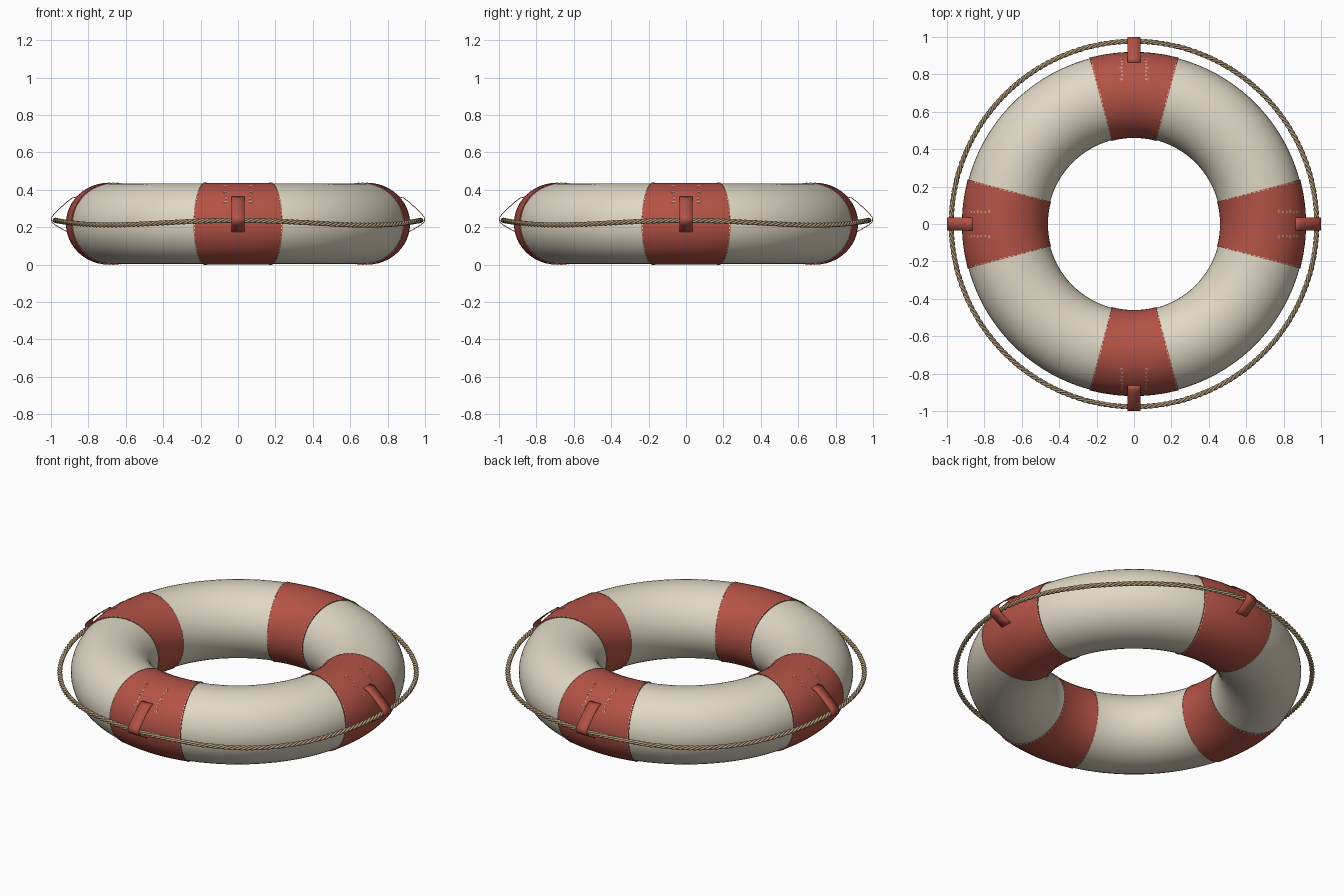
import bpy, bmesh, math
from mathutils import Vector, Matrix

if "Cube" in bpy.data.objects:
    bpy.data.objects.remove(bpy.data.objects["Cube"])

R, CZ = 0.69, 0.219          # ring radius and centre height
RW, RH = 0.23, 0.219         # cross-section half width / half height (bands)
GAP = 0.004                  # band cloth sits this far above the foam


def material(name, rgb):
    m = bpy.data.materials.new(name)
    m.diffuse_color = (*rgb, 1)
    m.use_nodes = True
    m.node_tree.nodes["Principled BSDF"].inputs["Base Color"].default_value = m.diffuse_color
    return m


CREAM = material("cream", (0.75, 0.69, 0.56))
RED = material("red", (0.46, 0.085, 0.06))
ROPE = material("rope tan", (0.43, 0.31, 0.18))
THREAD = material("thread", (0.72, 0.66, 0.52))


def finish(bm, name, mat, smooth=True):
    bmesh.ops.recalc_face_normals(bm, faces=bm.faces)
    for f in bm.faces:
        f.smooth = smooth
    me = bpy.data.meshes.new(name)
    bm.to_mesh(me)
    bm.free()
    me.materials.append(mat)
    ob = bpy.data.objects.new(name, me)
    bpy.context.collection.objects.link(ob)
    return ob


def ring_point(a, t, off=0.0):
    """Point on the ring surface: a = angle round the ring, t = angle round the tube."""
    r = R + (RW + off) * math.cos(t)
    return Vector((r * math.cos(a), r * math.sin(a), CZ + (RH + off) * math.sin(t)))


def tube(bm, loops, closed):
    """Skin a list of point loops."""
    rows = [[bm.verts.new(p) for p in lp] for lp in loops]
    n = len(rows[0])
    for i in range(len(rows) if closed else len(rows) - 1):
        a, b = rows[i], rows[(i + 1) % len(rows)]
        for j in range(n):
            k = (j + 1) % n
            bm.faces.new((a[j], b[j], b[k], a[k]))
    return rows


def tube_angles(n):
    return [2 * math.pi * j / n for j in range(n)]


# Foam ring
bm = bmesh.new()
tube(bm, [[ring_point(a, t, -GAP) for t in tube_angles(48)] for a in tube_angles(128)], True)
finish(bm, "foam_ring", CREAM)

# Four cloth bands, with edges turned in to the foam
half = math.radians(15)
for q in range(4):
    bm = bmesh.new()
    mid = q * math.pi / 2
    steps = [(-half, -GAP * 1.5)] + [(-half + 2 * half * i / 12, 0) for i in range(13)] + [(half, -GAP * 1.5)]
    tube(bm, [[ring_point(mid + a, t, o) for t in tube_angles(48)] for a, o in steps], False)
    band = finish(bm, f"band_{q + 1}", RED)
    band.data.set_sharp_from_angle(angle=math.radians(40))


def stitch(bm, a, t, length=0.012):
    """Small thread dash lying along the tube's cross-section."""
    p = ring_point(a, t)
    along = (ring_point(a, t + 0.01) - ring_point(a, t - 0.01)).normalized()
    side = Vector((-math.sin(a), math.cos(a), 0))
    m = Matrix((along, side, along.cross(side))).transposed().to_4x4()
    m.translation = p
    bmesh.ops.create_cube(bm, size=1, matrix=m @ Matrix.Diagonal((length, 0.004, 0.003, 1)))


# Stitching along band edges and above each rope loop
bm = bmesh.new()
for q in range(4):
    mid = q * math.pi / 2
    for s in (-1, 1):
        for t in tube_angles(60):
            stitch(bm, mid + s * (half - 0.006), t)
        for i in range(7):
            t = math.radians(32 + i * 6)
            r = R + RW * math.cos(t)
            for x in (0.064, 0.074):
                if x < 0.07 or i in (0, 3, 6):
                    stitch(bm, mid + s * math.asin(x / r), t, 0.01)
finish(bm, "stitching", THREAD, False)

# Webbing loops holding the rope
profile = [(0.862, 0.362), (0.885, 0.357), (0.915, 0.335), (0.95, 0.303), (0.982, 0.272),
           (0.995, 0.255), (0.998, 0.24), (0.994, 0.226), (0.975, 0.211), (0.94, 0.19), (0.91, 0.174)]
for q in range(4):
    bm = bmesh.new()
    rot = Matrix.Rotation(q * math.pi / 2, 3, 'Z')
    rows = [[bm.verts.new(rot @ Vector((r, y, z))) for y in (-0.036, 0.036)] for r, z in profile]
    for a, b in zip(rows, rows[1:]):
        bm.faces.new((a[0], a[1], b[1], b[0]))
    strap = finish(bm, f"rope_loop_{q + 1}", RED)
    mod = strap.modifiers.new("thickness", 'SOLIDIFY')
    mod.thickness, mod.offset = 0.004, 0

# Grab rope: three twisted strands, sagging between the loops
TURNS, N, SR = 68, 816, 0.0073
for k in range(3):
    bm = bmesh.new()
    loops = []
    for a in tube_angles(N):
        ph = TURNS * a + k * 2 * math.pi / 3
        r0 = 0.977 + 0.0068 * math.cos(ph)
        z0 = 0.237 - 0.0125 * (1 - math.cos(4 * a)) + 0.0068 * math.sin(ph)
        loops.append([Vector(((r0 + SR * math.cos(t)) * math.cos(a),
                              (r0 + SR * math.cos(t)) * math.sin(a),
                              z0 + SR * math.sin(t))) for t in tube_angles(8)])
    tube(bm, loops, True)
    finish(bm, f"rope_strand_{k + 1}", ROPE)
